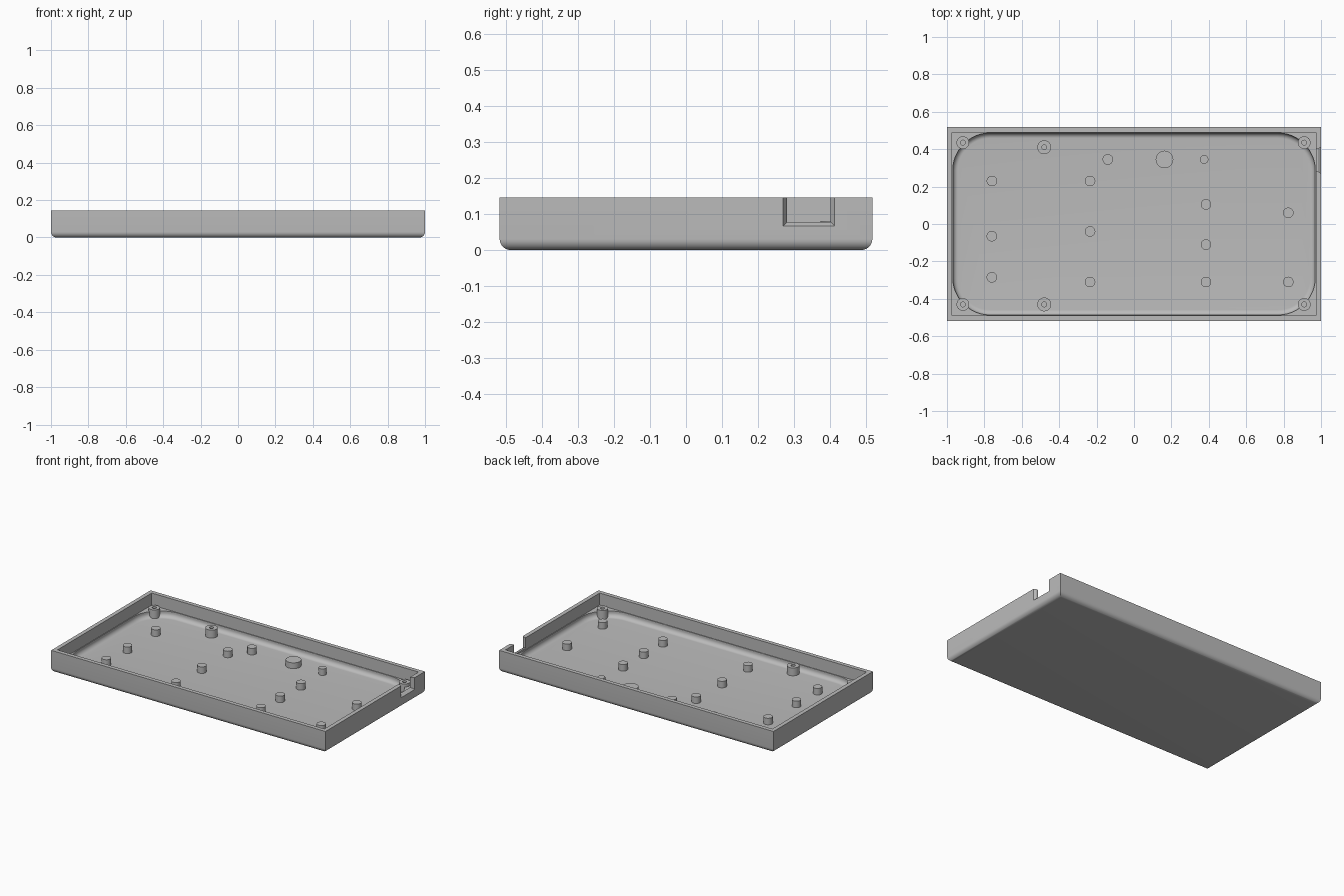
import bpy, bmesh, math

if "Cube" in bpy.data.objects:
    bpy.data.objects.remove(bpy.data.objects["Cube"], do_unlink=True)

WIDTH, DEPTH, HEIGHT = 2.0, 1.035, 0.145
WALL, FLOOR, LEDGE = 0.027, 0.028, 0.066

grey = bpy.data.materials.new("plain grey")
grey.use_nodes = True
grey.diffuse_color = (0.5, 0.5, 0.5, 1)
grey.node_tree.nodes["Principled BSDF"].inputs["Base Color"].default_value = (0.5, 0.5, 0.5, 1)


def finish(bm, name):
    bmesh.ops.recalc_face_normals(bm, faces=bm.faces)
    mesh = bpy.data.meshes.new(name)
    bm.to_mesh(mesh)
    bm.free()
    mesh.materials.append(grey)
    obj = bpy.data.objects.new(name, mesh)
    bpy.context.collection.objects.link(obj)
    return obj


def activate(obj):
    bpy.ops.object.select_all(action='DESELECT')
    obj.select_set(True)
    bpy.context.view_layer.objects.active = obj


def smooth(obj):
    activate(obj)
    bpy.ops.object.shade_smooth_by_angle(angle=math.radians(30))


def loft(bm, rings):
    """Skin a list of closed loops of equal length and cap both ends."""
    loops = [[bm.verts.new(p) for p in ring] for ring in rings]
    n = len(loops[0])
    for a, b in zip(loops, loops[1:]):
        for i in range(n):
            j = (i + 1) % n
            bm.faces.new((a[i], a[j], b[j], b[i]))
    bm.faces.new(loops[0][::-1])
    bm.faces.new(loops[-1])


def rectangle(hx, hy, z):
    return [(-hx, -hy, z), (hx, -hy, z), (hx, hy, z), (-hx, hy, z)]


def round_rectangle(hx, hy, r, z, steps=12):
    points = []
    for k, (sx, sy) in enumerate(((1, 1), (-1, 1), (-1, -1), (1, -1))):
        for i in range(steps + 1):
            a = math.pi / 2 * (k + i / steps)
            points.append((sx * (hx - r) + r * math.cos(a), sy * (hy - r) + r * math.sin(a), z))
    return points


def quarter(radius, steps=8):
    """Inset and height pairs of a rounded bottom edge."""
    for i in range(steps + 1):
        a = math.pi / 2 * i / steps
        yield radius * (1 - math.sin(a)), radius * (1 - math.cos(a))


def cut(target, cutter):
    activate(target)
    mod = target.modifiers.new("cut", 'BOOLEAN')
    mod.operation, mod.solver, mod.object = 'DIFFERENCE', 'EXACT', cutter
    bpy.ops.object.modifier_apply(modifier=mod.name)
    bpy.data.objects.remove(cutter, do_unlink=True)


# Outer tray with rounded bottom edges and sharp upright corners
hx, hy = WIDTH / 2, DEPTH / 2
bm = bmesh.new()
rings = [rectangle(hx - d, hy - d, z) for d, z in quarter(0.03)]
loft(bm, rings + [rectangle(hx, hy, HEIGHT)])
tray = finish(bm, "tray")

# Square upper cavity
bm = bmesh.new()
loft(bm, [rectangle(hx - WALL, hy - WALL, z) for z in (LEDGE, HEIGHT + 0.1)])
cut(tray, finish(bm, "upper_cutter"))

# Lower cavity with round corners and a filleted floor, leaving corner ledges
ix, iy = hx - WALL - 0.004, hy - WALL - 0.004
bm = bmesh.new()
rings = [round_rectangle(ix - d, iy - d, 0.2 - d, FLOOR + z) for d, z in quarter(0.028)]
loft(bm, rings + [round_rectangle(ix, iy, 0.2, HEIGHT)])
cut(tray, finish(bm, "lower_cutter"))


# Cable notch in the left wall, flared towards the outside
def notch(x, grow):
    y0, y1, z0 = 0.28 - grow, 0.402 + grow, 0.077 - grow
    return [(x, y0, z0), (x, y1, z0), (x, y1, HEIGHT + 0.05), (x, y0, HEIGHT + 0.05)]


bm = bmesh.new()
loft(bm, [notch(0.94, 0), notch(0.985, 0), notch(1.0, 0.01), notch(1.05, 0.01)])
cut(tray, finish(bm, "notch_cutter"))
smooth(tray)


# Round posts, optionally with a blind screw hole
def post(name, x, y, r, top, hole=0):
    profile = [(r, FLOOR - 0.01), (r, top)]
    if hole:
        profile += [(hole, top), (hole, top - 0.018)]
    bm = bmesh.new()
    turns = [math.tau * i / 32 for i in range(32)]
    loft(bm, [[(x + q * math.cos(a), y + q * math.sin(a), z) for a in turns] for q, z in profile])
    smooth(finish(bm, name))


for x in (-0.915, 0.91):
    for y in (-0.43, 0.435):
        post("corner_screw_post", x, y, 0.034, 0.086, 0.013)
for y in (-0.43, 0.41):
    post("side_screw_post", -0.48, y, 0.037, 0.08, 0.013)

columns = {-0.76: (0.23, -0.065, -0.285), -0.235: (0.23, -0.04, -0.31), -0.14: (0.345,),
           0.385: (0.105, -0.11, -0.31), 0.825: (0.06, -0.31)}
for x, rows in columns.items():
    for y in rows:
        post("support_post", x, y, 0.028, 0.071)
post("small_support_post", 0.375, 0.345, 0.023, 0.071)
post("large_support_post", 0.163, 0.345, 0.047, 0.066)
